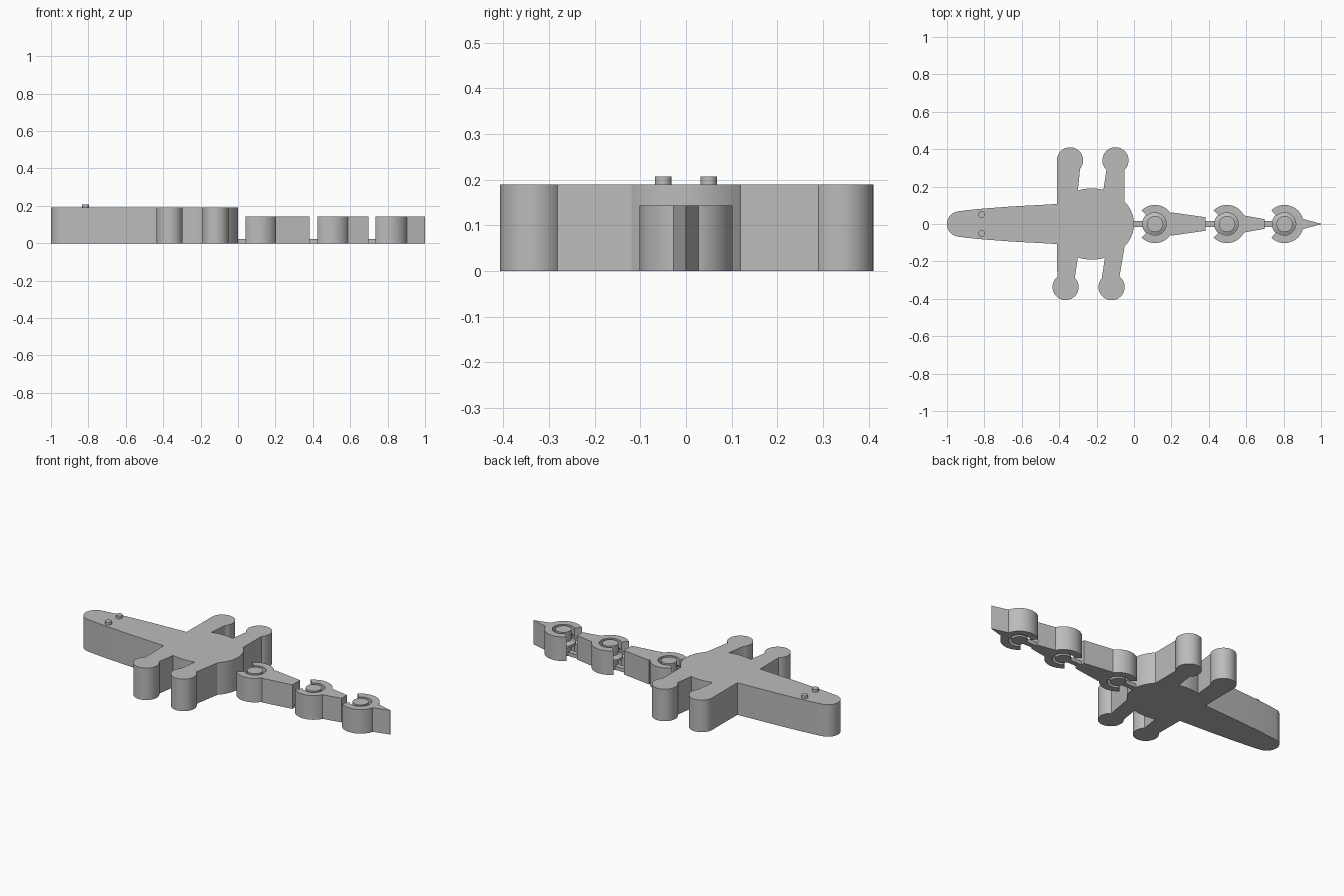
import bpy, bmesh
from math import cos, sin, radians, pi

cube = bpy.data.objects.get("Cube")
if cube:
    bpy.data.objects.remove(cube, do_unlink=True)

grey = bpy.data.materials.new("plain grey")
grey.use_nodes = True
grey.diffuse_color = (0.5, 0.5, 0.5, 1)
grey.node_tree.nodes["Principled BSDF"].inputs["Base Color"].default_value = (0.5, 0.5, 0.5, 1)


def finish(name, bm):
    bmesh.ops.recalc_face_normals(bm, faces=bm.faces)
    mesh = bpy.data.meshes.new(name)
    bm.to_mesh(mesh)
    bm.free()
    mesh.materials.append(grey)
    ob = bpy.data.objects.new(name, mesh)
    bpy.context.collection.objects.link(ob)
    bpy.ops.object.select_all(action='DESELECT')
    ob.select_set(True)
    bpy.context.view_layer.objects.active = ob
    bpy.ops.object.shade_smooth_by_angle(angle=radians(30))
    return ob


def arc(cx, cy, rx, ry, a0, a1, n):
    """Points along an elliptical arc, angles in degrees."""
    angles = [radians(a0 + (a1 - a0) * i / n) for i in range(n + 1)]
    return [(cx + rx * cos(a), cy + ry * sin(a)) for a in angles]


def prism(name, outline, z0, z1):
    """Upright prism over a flat outline."""
    bm = bmesh.new()
    base = bm.faces.new([bm.verts.new((x, y, z0)) for x, y in outline])
    top = bmesh.ops.extrude_face_region(bm, geom=[base], use_keep_orig=True)
    verts = [v for v in top["geom"] if isinstance(v, bmesh.types.BMVert)]
    bmesh.ops.translate(bm, verts=verts, vec=(0, 0, z1 - z0))
    return finish(name, bm)


def lathe(name, cx, profile, half_angle, closed):
    """Turn a (radius, z) profile about an upright axis, open towards -x."""
    bm = bmesh.new()
    n = 48
    rows = []
    for i in range(n + 1):
        a = radians(half_angle) * (2 * i / n - 1)
        rows.append([bm.verts.new((cx + r * cos(a), r * sin(a), z)) for r, z in profile])
    count = len(profile)
    for a, b in zip(rows, rows[1:]):
        for j in range(count if closed else count - 1):
            k = (j + 1) % count
            bm.faces.new((a[j], b[j], b[k], a[k]))
    if closed:
        bm.faces.new(rows[0])
        bm.faces.new(rows[-1])
    bmesh.ops.remove_doubles(bm, verts=bm.verts, dist=1e-5)
    return finish(name, bm)


# Body: snout, belly and four round feet in one outline
def belly(a0, a1, n):
    return arc(-0.225, 0, 0.225, 0.19, a0, a1, n)


def foot(x, y, a0, a1):
    return arc(x, y, 0.07, 0.07, a0, a1, 36)


snout = [(-0.5, 0.102), (-0.65, 0.094), (-0.8, 0.083), (-0.9, 0.073)]
outline = belly(-39, 39, 20)
outline += foot(-0.099, 0.34, -45, 226)
outline += belly(74, 109.5, 10)
outline += foot(-0.342, 0.34, -40, 190)
outline += [(-0.412, 0.107)] + snout
outline += arc(-0.932, 0, 0.068, 0.068, 95, 265, 24)
outline += [(x, -y) for x, y in reversed(snout)] + [(-0.412, -0.107)]
outline += foot(-0.366, -0.337, 129, 405)
outline += belly(-109.5, -72, 10)
outline += foot(-0.12, -0.337, 138, 413)
prism("body", outline, 0, 0.19)

# Eyes
for side, y in (("left", 0.05), ("right", -0.05)):
    prism(side + "_eye", arc(-0.815, y, 0.018, 0.018, 0, 345, 23), 0.185, 0.207)

# Tail links: grooved open ring, tapered arm, and the pin joining the part ahead
TOP = 0.143
socket = [(0.102, 0), (0.102, TOP), (0.06, TOP), (0.06, 0.095),
          (0.082, 0.075), (0.082, 0.055), (0.06, 0.035), (0.06, 0)]
pin = [(0, 0), (0.043, 0), (0.043, 0.045), (0.068, 0.058),
       (0.068, 0.072), (0.043, 0.085), (0.043, TOP), (0, TOP)]
links = [(0.112, 0.382, 0.062, 0.036), (0.497, 0.697, 0.046, 0.026), (0.805, 1.0, 0.03, 0.001)]
joint = 0.0
for i, (cx, end, w0, w1) in enumerate(links, 1):
    lathe(f"tail_ring_{i}", cx, socket, 134, True)
    start = cx + 0.088
    prism(f"tail_arm_{i}", [(start, -w0), (end, -w1), (end, w1), (start, w0)], 0, TOP)
    lathe(f"tail_pin_{i}", cx, pin, 180, False)
    prism(f"tail_connector_{i}", [(joint - 0.01, -0.015), (cx, -0.015),
                                  (cx, 0.015), (joint - 0.01, 0.015)], 0, 0.022)
    joint = end
